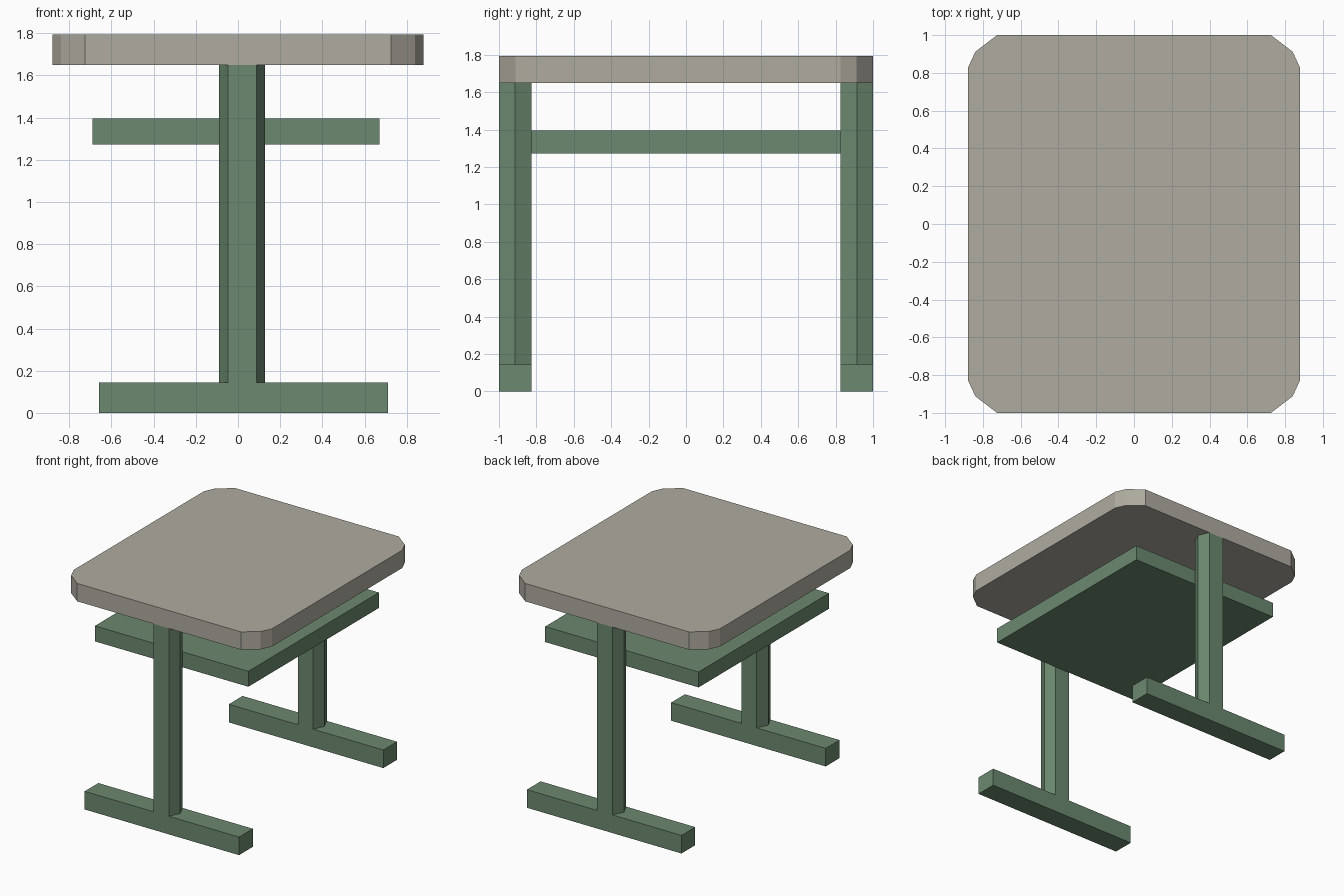
import bpy, bmesh

if "Cube" in bpy.data.objects:
    bpy.data.objects.remove(bpy.data.objects["Cube"])


def material(name, rgb):
    m = bpy.data.materials.new(name)
    m.diffuse_color = (*rgb, 1)
    m.use_nodes = True
    m.node_tree.nodes["Principled BSDF"].inputs["Base Color"].default_value = m.diffuse_color
    return m


green = material("painted_green", (0.15, 0.25, 0.16))
stone = material("warm_grey", (0.43, 0.41, 0.35))


def prism(name, outline, z0, z1, mat):
    """Extrude a flat counter-clockwise xy outline from z0 to z1."""
    bm = bmesh.new()
    base = bm.faces.new([bm.verts.new((x, y, z0)) for x, y in outline])
    ext = bmesh.ops.extrude_face_region(bm, geom=[base], use_keep_orig=True)
    top = [v for v in ext["geom"] if isinstance(v, bmesh.types.BMVert)]
    bmesh.ops.translate(bm, verts=top, vec=(0, 0, z1 - z0))
    bmesh.ops.recalc_face_normals(bm, faces=bm.faces)
    mesh = bpy.data.meshes.new(name)
    bm.to_mesh(mesh)
    bm.free()
    mesh.materials.append(mat)
    ob = bpy.data.objects.new(name, mesh)
    bpy.context.collection.objects.link(ob)
    return ob


def rect(x0, x1, y0, y1):
    return [(x0, y0), (x1, y0), (x1, y1), (x0, y1)]


# Table top with two-segment chamfered corners
corner = [(0.88, 0.825), (0.84, 0.912), (0.725, 1.0)]
half = corner + [(-x, y) for x, y in reversed(corner)]
prism("table_top", half + [(-x, -y) for x, y in half], 1.65, 1.793, stone)

# Shelf under the top, spanning between the posts
prism("under_shelf", rect(-0.69, 0.67, -0.826, 0.826), 1.272, 1.396, green)

# Hexagonal post and flat foot at each end
for side, yc in (("front", -0.913), ("back", 0.913)):
    d = 0.087
    hexagon = [(-0.047, yc - d), (0.087, yc - d), (0.127, yc),
               (0.087, yc + d), (-0.047, yc + d), (-0.09, yc)]
    prism(side + "_post", hexagon, 0.145, 1.65, green)
    prism(side + "_foot", rect(-0.66, 0.71, yc - d, yc + d), 0, 0.145, green)
